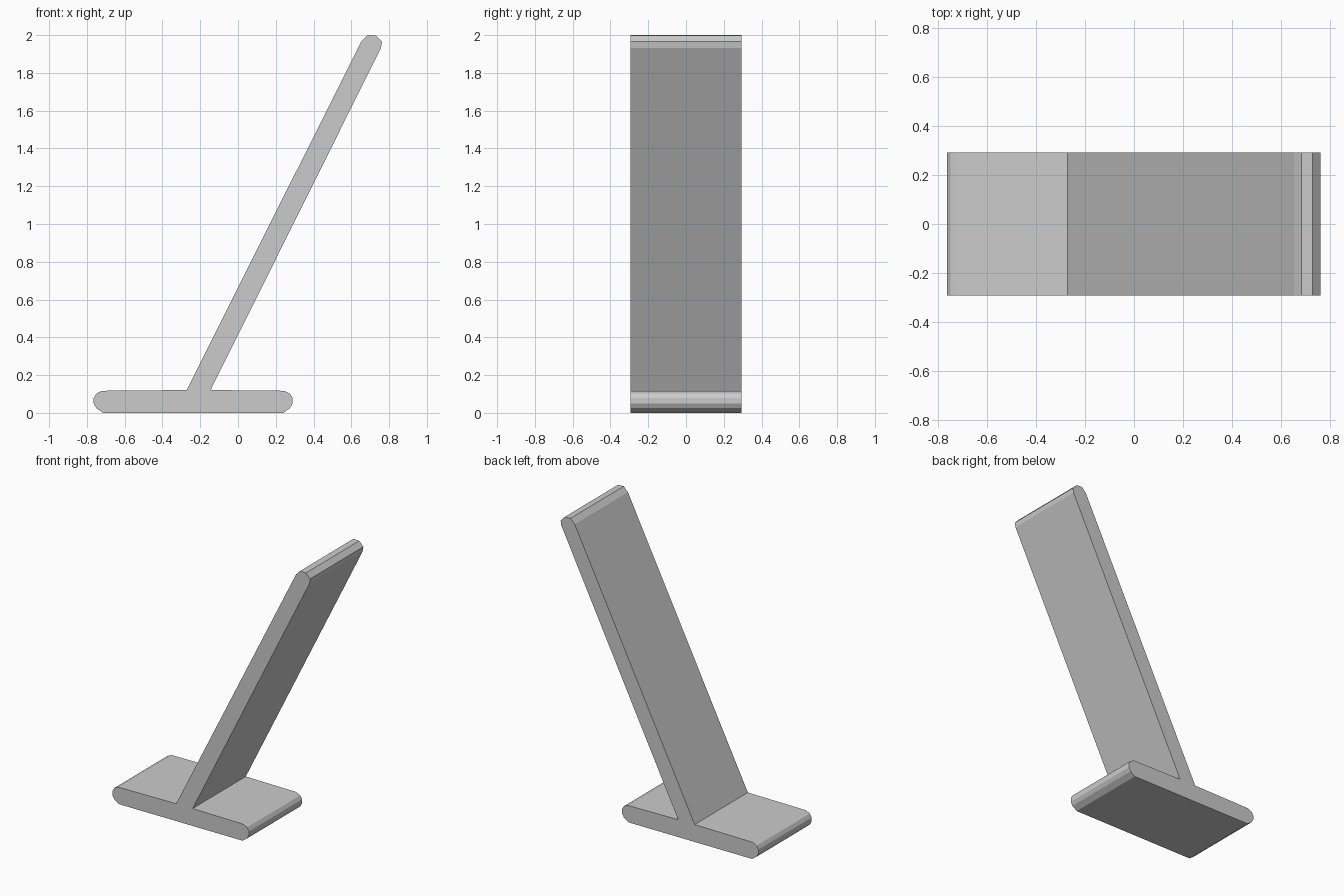
import bpy
import bmesh

if "Cube" in bpy.data.objects:
    bpy.data.objects.remove(bpy.data.objects["Cube"], do_unlink=True)

DEPTH = 0.586

# One plain grey material
grey = bpy.data.materials.new("light_grey")
grey.use_nodes = True
colour = (0.6, 0.6, 0.6, 1)
grey.diffuse_color = colour
grey.node_tree.nodes["Principled BSDF"].inputs["Base Color"].default_value = colour


def extrude_profile(name, points, depth):
    """Extrude an outline in the xz plane along y, centred on y = 0."""
    bm = bmesh.new()
    outline = bm.faces.new([bm.verts.new((x, -depth / 2, z)) for x, z in points])
    result = bmesh.ops.extrude_face_region(bm, geom=[outline], use_keep_orig=True)
    moved = [v for v in result["geom"] if isinstance(v, bmesh.types.BMVert)]
    bmesh.ops.translate(bm, verts=moved, vec=(0, depth, 0))
    bmesh.ops.recalc_face_normals(bm, faces=bm.faces)
    mesh = bpy.data.meshes.new(name)
    bm.to_mesh(mesh)
    bm.free()
    mesh.materials.append(grey)
    obj = bpy.data.objects.new(name, mesh)
    bpy.context.collection.objects.link(obj)
    return obj


# Rounded foot end as (inset from the tip, height), from bottom to top
foot_end = [(0.05, 0), (0.014, 0.025), (0, 0.05), (0, 0.078), (0.014, 0.102), (0.045, 0.117)]
right_end = [(0.289 - inset, z) for inset, z in foot_end]
left_end = [(-0.764 + inset, z) for inset, z in reversed(foot_end)]

# Slanted arm rising out of the foot, with a blunt rounded tip
arm = [(-0.145, 0.121), (0.757, 1.932), (0.762, 1.965), (0.73, 1.998),
       (0.685, 2.0), (0.653, 1.967), (-0.272, 0.121)]

extrude_profile("slanted_stand", right_end + arm + left_end, DEPTH)
